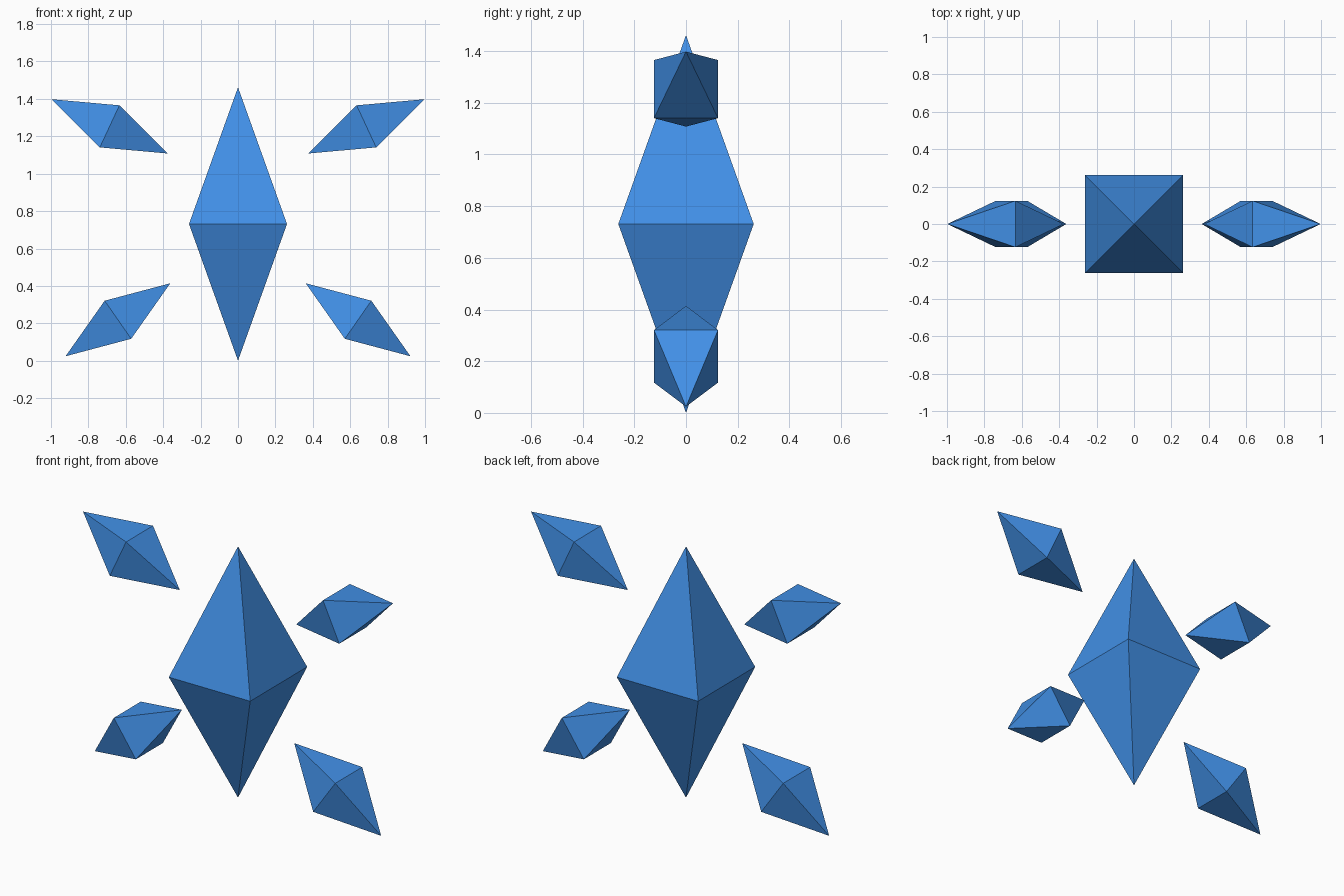
import bpy, bmesh, math
from mathutils import Matrix, Vector

if "Cube" in bpy.data.objects:
    bpy.data.objects.remove(bpy.data.objects["Cube"])

blue = bpy.data.materials.new("crystal blue")
blue.diffuse_color = (0.0545, 0.283, 0.807, 1)
blue.use_nodes = True
blue.node_tree.nodes["Principled BSDF"].inputs["Base Color"].default_value = blue.diffuse_color


def crystal(name, center, half_width, half_length, tilt=0.0):
    """Square bipyramid along z, tilted about y by the given angle."""
    bm = bmesh.new()
    w = half_width
    ring = [bm.verts.new((x * w, y * w, 0))
            for x, y in ((1, 1), (-1, 1), (-1, -1), (1, -1))]
    top = bm.verts.new((0, 0, half_length))
    bottom = bm.verts.new((0, 0, -half_length))
    for i in range(4):
        a, b = ring[i], ring[(i + 1) % 4]
        bm.faces.new((a, b, top))
        bm.faces.new((b, a, bottom))
    bm.transform(Matrix.Translation(Vector(center)) @ Matrix.Rotation(tilt, 4, 'Y'))
    bmesh.ops.recalc_face_normals(bm, faces=bm.faces)
    mesh = bpy.data.meshes.new(name)
    bm.to_mesh(mesh)
    bm.free()
    mesh.materials.append(blue)
    obj = bpy.data.objects.new(name, mesh)
    bpy.context.collection.objects.link(obj)
    return obj


# Large central crystal
crystal("main_crystal", (0, 0, 0.731), 0.262, 0.731)

# Four floating shards, mirrored left and right
for side, label in ((-1, "left"), (1, "right")):
    for level, inner, outer in (("upper", (0.375, 1.108), (0.998, 1.398)),
                                ("lower", (0.362, 0.414), (0.922, 0.024))):
        dx, dz = outer[0] - inner[0], outer[1] - inner[1]
        center = (side * (inner[0] + outer[0]) / 2, 0, (inner[1] + outer[1]) / 2)
        crystal(f"{level}_{label}_shard", center, 0.124,
                math.hypot(dx, dz) / 2, side * math.atan2(dx, dz))
